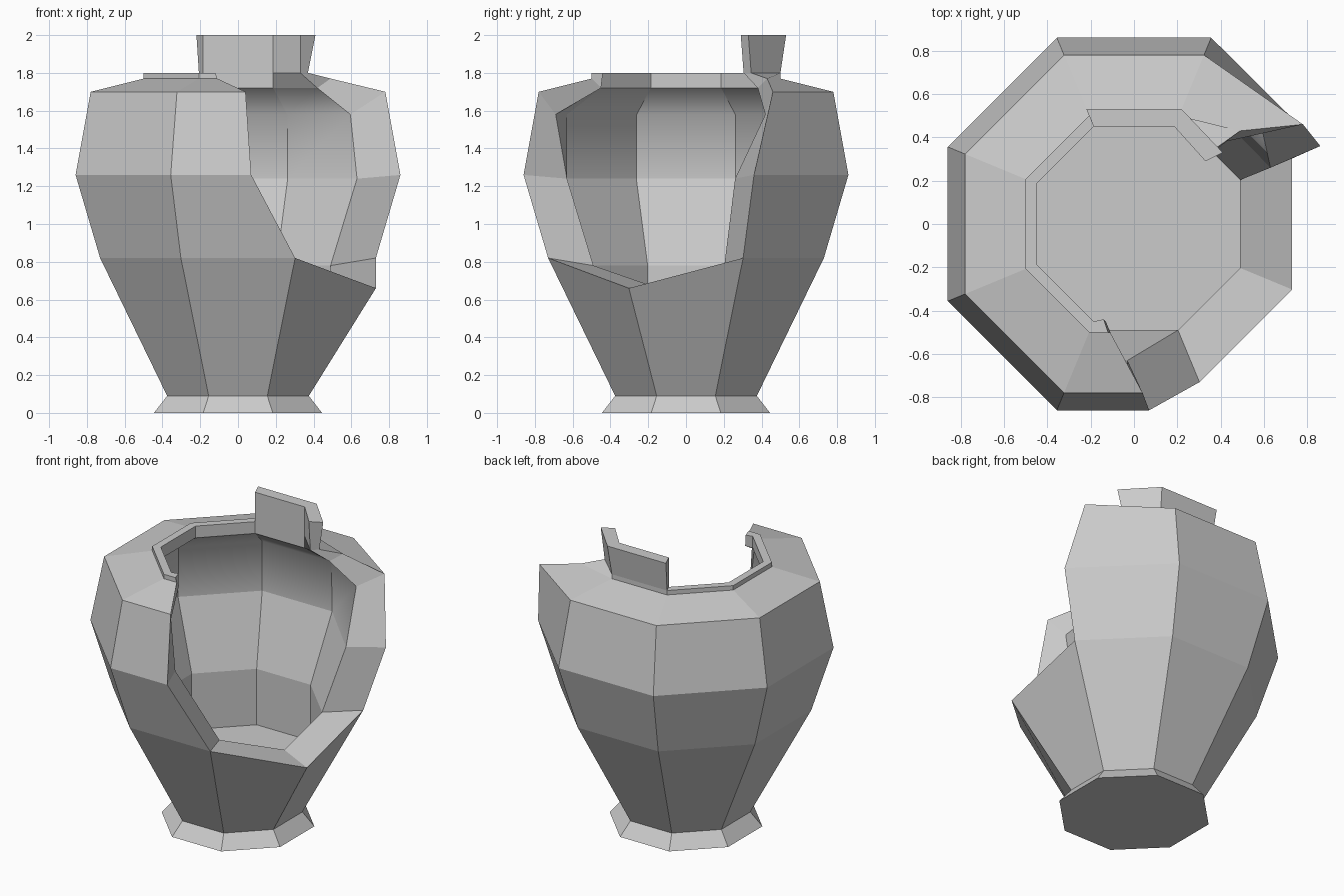
import bpy, bmesh
from math import cos, sin, radians

if "Cube" in bpy.data.objects:
    bpy.data.objects.remove(bpy.data.objects["Cube"])

bm = bmesh.new()


def ring(apothem, z, start=None, end=None, dip=None):
    """Octagon ring of 8 corners, or a broken arc of 7 with moved end points."""
    r = apothem / cos(radians(22.5))
    pts = [[r * cos(radians(22.5 + 45 * k)), r * sin(radians(22.5 + 45 * k)), z] for k in range(8)]
    if start:
        pts = pts[:7]
        pts[0][:2] = start
        pts[6][:2] = end
    if dip:
        pts[7][2] = dip
    return [bm.verts.new(p) for p in pts]


def strip(a, b, flip=False, closed=False):
    """Quads between two chains of vertices."""
    n = min(len(a), len(b))
    faces = []
    for i in range(n if closed else n - 1):
        j = (i + 1) % n
        q = [a[i], a[j], b[j], b[i]]
        faces.append(bm.faces.new(q[::-1] if flip else q))
    return faces


# outer skin: foot and whole lower body, then the broken upper body and neck
foot = ring(0.445, 0)
waist = ring(0.375, 0.09)
outer = [ring(0.73, 0.82, dip=0.66),
         ring(0.86, 1.26, (0.86, 0.36), (0.07, -0.86)),
         ring(0.78, 1.70, (0.78, 0.46), (0.04, -0.78)),
         ring(0.50, 1.77, (0.49, 0.43), (-0.11, -0.50)),
         ring(0.50, 1.80, (0.37, 0.345), (-0.12, -0.50))]
bm.faces.new(foot[::-1])
strip(foot, waist, closed=True)
strip(waist, outer[0], closed=True)
for a, b in zip(outer, outer[1:]):
    strip(a[:7], b)

# inner skin: floor, low wall, broken upper wall
floor = ring(0.49, 0.40)
inner = [ring(0.49, 0.78, dip=0.68),
         ring(0.635, 1.24, (0.63, 0.26), (-0.03, -0.63)),
         ring(0.63, 1.58, (0.595, 0.42), (-0.03, -0.69)),
         ring(0.45, 1.72, (0.42, 0.38), (-0.13, -0.45)),
         ring(0.45, 1.80, (0.33, 0.305), (-0.14, -0.44))]
bm.faces.new(floor)
strip(floor, inner[0], flip=True, closed=True)
for i in range(4):
    for f in strip(inner[i][:7], inner[i + 1], flip=True):
        f.smooth = i in (1, 2)
for a, b in zip(inner[1:], inner[2:]):          # keep facet edges crisp
    for u, v in zip(a, b):
        bm.edges.get((u, v)).smooth = False

# standing shard of the tall neck, at the back
shard_out = [bm.verts.new(p) for p in ((0.41, 0.33, 2), (0.22, 0.53, 2), (-0.22, 0.53, 2))]
shard_in = [bm.verts.new(p) for p in ((0.33, 0.29, 2), (0.186, 0.45, 2), (-0.186, 0.45, 2))]
strip(outer[4][:3], shard_out)
strip(inner[4][:3], shard_in, flip=True)
strip(shard_out, shard_in)
bm.faces.new((outer[4][2], inner[4][2], shard_in[2], shard_out[2]))

# rim and thickness along the break
strip(outer[4][2:], inner[4][2:])
low = (6, 7, 0)
strip([outer[0][k] for k in low], [inner[0][k] for k in low])
strip([r[6] for r in outer], [r[6] for r in inner], flip=True)
strip([r[0] for r in outer] + shard_out[:1], [r[0] for r in inner] + shard_in[:1])

bmesh.ops.recalc_face_normals(bm, faces=bm.faces)
mesh = bpy.data.meshes.new("broken_vase")
bm.to_mesh(mesh)
bm.free()
bpy.context.collection.objects.link(bpy.data.objects.new("broken_vase", mesh))
